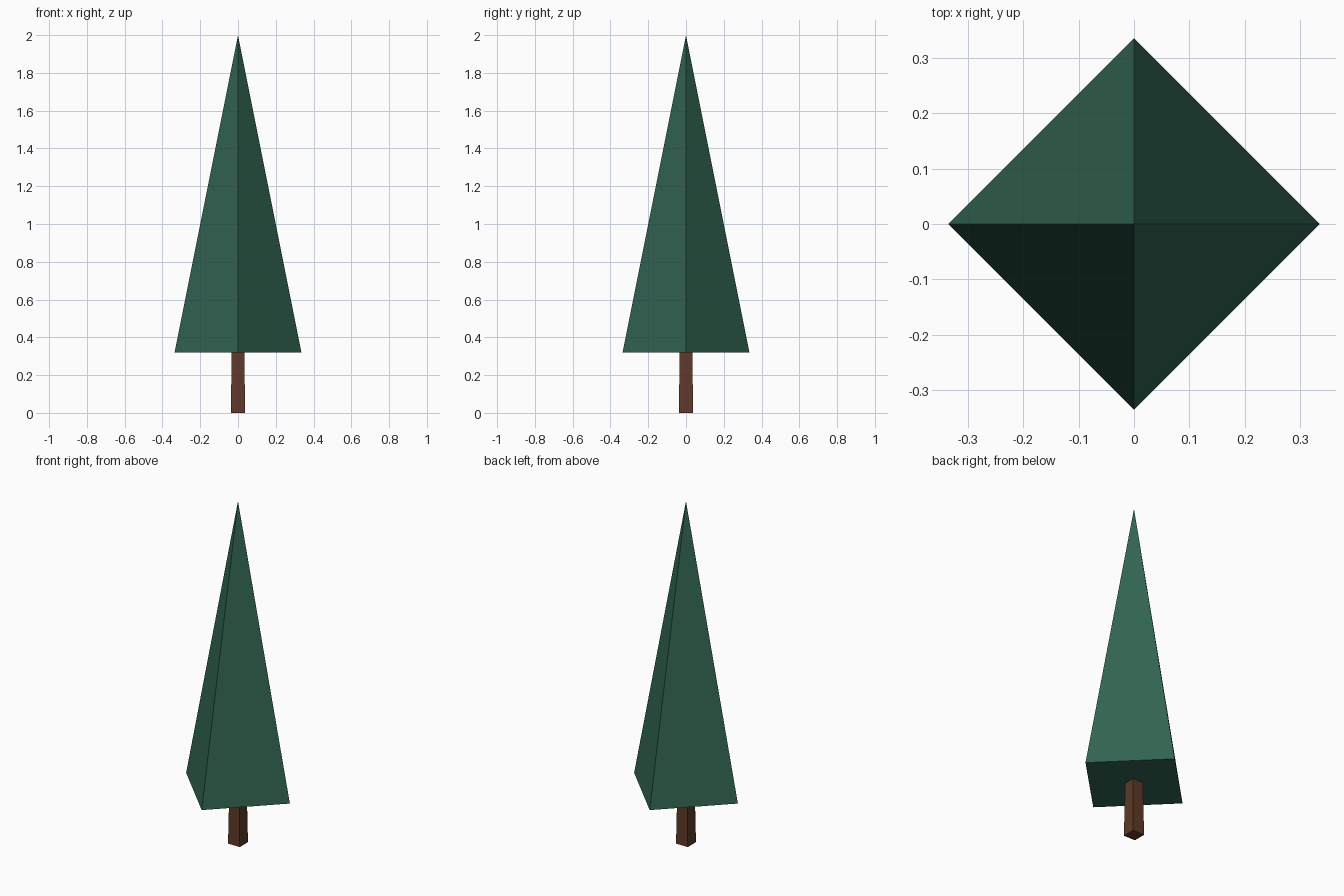
import bpy
import math

if "Cube" in bpy.data.objects:
    bpy.data.objects.remove(bpy.data.objects["Cube"])


def material(name, rgb):
    m = bpy.data.materials.new(name)
    m.diffuse_color = (*rgb, 1)
    m.use_nodes = True
    m.node_tree.nodes["Principled BSDF"].inputs["Base Color"].default_value = m.diffuse_color
    return m


def four_sided(name, r_bottom, r_top, z0, z1, turn, mat):
    """Four-sided tapered solid; the turn is baked into the mesh."""
    bpy.ops.mesh.primitive_cone_add(vertices=4, radius1=r_bottom, radius2=r_top,
                                    depth=z1 - z0, location=(0, 0, (z0 + z1) / 2),
                                    rotation=(0, 0, turn))
    ob = bpy.context.object
    ob.name = name
    bpy.ops.object.transform_apply(location=True, rotation=True, scale=True)
    ob.data.materials.append(mat)
    return ob


green = material("dark green", (0.031, 0.127, 0.082))
brown = material("bark brown", (0.115, 0.042, 0.021))

# Foliage: pyramid with its corners on the x and y axes
four_sided("foliage", 0.336, 0.0, 0.32, 2.0, 0, green)

# Trunk: slightly tapered square post, faces square to the axes
four_sided("trunk", 0.038 * math.sqrt(2), 0.033 * math.sqrt(2), 0.0, 0.33,
           math.radians(45), brown)
